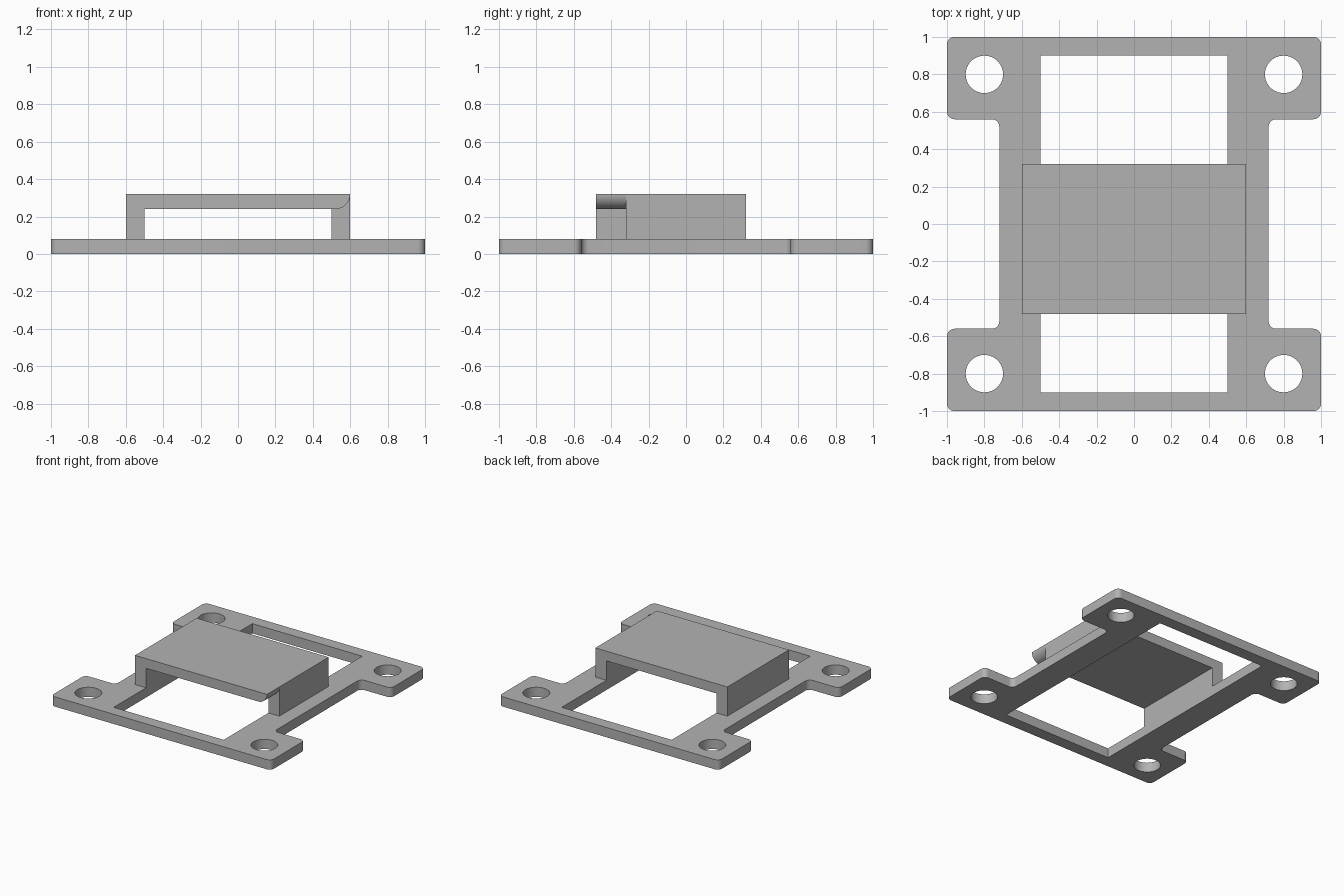
import bpy, bmesh, math

cube = bpy.data.objects.get("Cube")
if cube:
    bpy.data.objects.remove(cube, do_unlink=True)

grey = bpy.data.materials.new("plain_grey")
grey.use_nodes = True
colour = (0.45, 0.45, 0.45, 1)
grey.diffuse_color = colour
grey.node_tree.nodes["Principled BSDF"].inputs["Base Color"].default_value = colour

PLATE_Z, TOP_Z, UNDER_Z = 0.08, 0.32, 0.24


def arc(cx, cy, r, start, end, steps):
    angles = [math.radians(start + (end - start) * i / steps) for i in range(steps + 1)]
    return [(cx + r * math.cos(a), cy + r * math.sin(a)) for a in angles]


def activate(obj):
    bpy.ops.object.select_all(action='DESELECT')
    obj.select_set(True)
    bpy.context.view_layer.objects.active = obj


def finish(obj):
    """Clean the mesh, shade it and give it the material."""
    bm = bmesh.new()
    bm.from_mesh(obj.data)
    bmesh.ops.remove_doubles(bm, verts=bm.verts, dist=0.0001)
    bmesh.ops.recalc_face_normals(bm, faces=bm.faces)
    bm.to_mesh(obj.data)
    bm.free()
    obj.data.materials.clear()
    obj.data.materials.append(grey)
    activate(obj)
    bpy.ops.object.shade_smooth_by_angle(angle=math.radians(30))


def prism(name, profile, y0, y1):
    """Extrude an x-z profile along y."""
    bm = bmesh.new()
    face = bm.faces.new([bm.verts.new((x, y0, z)) for x, z in profile])
    out = bmesh.ops.extrude_face_region(bm, geom=[face])
    moved = [v for v in out["geom"] if isinstance(v, bmesh.types.BMVert)]
    bmesh.ops.translate(bm, verts=moved, vec=(0, y1 - y0, 0))
    bmesh.ops.recalc_face_normals(bm, faces=bm.faces)
    mesh = bpy.data.meshes.new(name)
    bm.to_mesh(mesh)
    bm.free()
    obj = bpy.data.objects.new(name, mesh)
    bpy.context.collection.objects.link(obj)
    return obj


# Base plate: rounded waisted outline, window and four screw holes
R = 0.04
quarter = (arc(0.72 + R, 0.56 - R, R, 180, 90, 8)
           + arc(1 - R, 0.56 + R, R, -90, 0, 8)
           + arc(1 - R, 1 - R, R, 0, 90, 8))
right_half = [(x, -y) for x, y in reversed(quarter)] + quarter
outline = right_half + [(-x, y) for x, y in reversed(right_half)]
window = [(-0.5, -0.9), (0.5, -0.9), (0.5, 0.9), (-0.5, 0.9)]
holes = [arc(sx * 0.8, sy * 0.8, 0.1, 0, 360, 48)[:-1]
         for sx in (-1, 1) for sy in (-1, 1)]

curve = bpy.data.curves.new("base_plate", 'CURVE')
curve.dimensions = '2D'
curve.fill_mode = 'BOTH'
curve.extrude = PLATE_Z / 2
for loop in [outline, window] + holes:
    spline = curve.splines.new('POLY')
    spline.points.add(len(loop) - 1)
    for point, (x, y) in zip(spline.points, loop):
        point.co = (x, y, 0, 1)
    spline.use_cyclic_u = True
plate = bpy.data.objects.new("base_plate", curve)
plate.location.z = PLATE_Z / 2
bpy.context.collection.objects.link(plate)
activate(plate)
bpy.ops.object.convert(target='MESH')
finish(plate)

# Bridge: full channel at the back, left wall and rounded lip at the front
channel = [(-0.6, PLATE_Z), (-0.5, PLATE_Z), (-0.5, UNDER_Z), (0.5, UNDER_Z),
           (0.5, PLATE_Z), (0.6, PLATE_Z), (0.6, TOP_Z), (-0.6, TOP_Z)]
lip = channel[:3] + arc(0.52, TOP_Z, TOP_Z - UNDER_Z, -90, 0, 14) + channel[-1:]
bridge = prism("bridge", channel, -0.32, 0.32)
front = prism("bridge_front_helper", lip, -0.48, 0)
front.hide_render = True
union = bridge.modifiers.new("join_front", 'BOOLEAN')
union.operation = 'UNION'
union.solver = 'EXACT'
union.object = front
activate(bridge)
bpy.ops.object.modifier_apply(modifier=union.name)
bpy.data.objects.remove(front, do_unlink=True)
finish(bridge)
